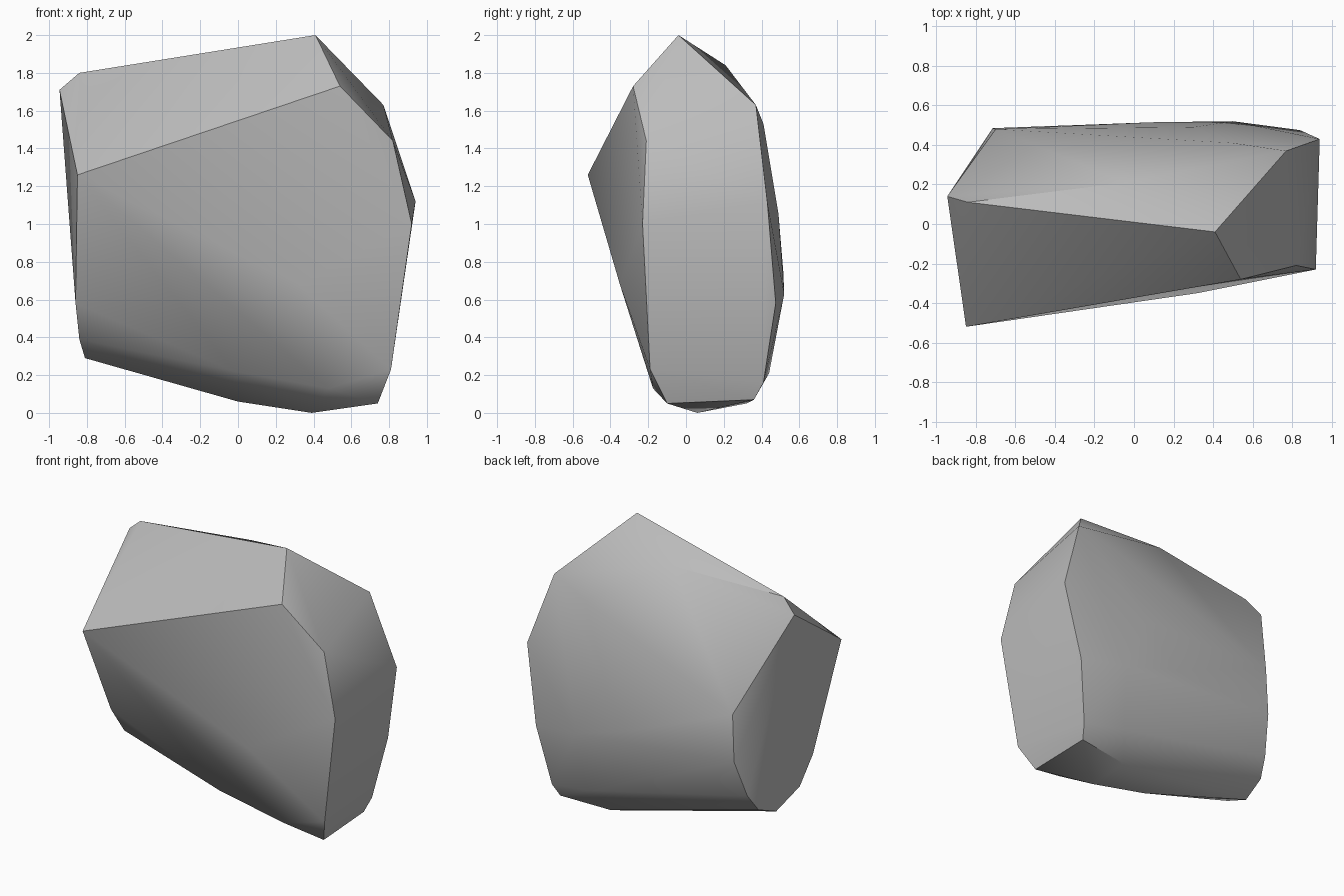
import bpy, bmesh
from math import radians

cube = bpy.data.objects.get("Cube")
if cube:
    bpy.data.objects.remove(cube, do_unlink=True)

# Stone colour
stone = bpy.data.materials.new("grey_stone")
stone.use_nodes = True
colour = (0.5, 0.5, 0.5, 1)
stone.diffuse_color = colour
bsdf = stone.node_tree.nodes["Principled BSDF"]
bsdf.inputs["Base Color"].default_value = colour
bsdf.inputs["Roughness"].default_value = 0.9

# Corner points of the chipped boulder, grouped by side
crown = [(-.945, .14, 1.71), (-.84, .11, 1.8), (.41, -.04, 2), (.77, .37, 1.63), (-.04, .21, 1.84)]
front = [(-.85, -.52, 1.26), (.54, -.28, 1.73), (.32, -.35, .68), (-.02, -.17, .22), (.48, -.175, .13)]
right_end = [(.82, -.21, 1.44), (.92, -.23, 1), (.81, -.19, .23), (.94, .43, 1.12), (.84, .475, .58), (.76, .41, .16)]
left_end = [(-.86, -.19, .58), (-.84, -.07, .39), (-.76, .4, .48), (-.715, .485, .74), (-.7, .48, 1.07)]
back = [(.5, .52, .63), (.1, .515, .75), (.3, .49, 1.05), (.5, .41, 1.53), (.45, .44, .21)]
base = [(.74, -.1, .05), (.39, .06, 0), (0, .1, .06), (-.81, .15, .29), (-.79, .32, .36), (.36, .32, .05), (.73, .36, .07)]

# Wrap the corners in a hull and merge nearly flat facets
bm = bmesh.new()
for side in (crown, front, right_end, left_end, back, base):
    for point in side:
        bm.verts.new(point)
hull = bmesh.ops.convex_hull(bm, input=bm.verts[:])
loose = {g for g in hull["geom_interior"] + hull["geom_unused"] if isinstance(g, bmesh.types.BMVert)}
bmesh.ops.delete(bm, geom=list(loose), context="VERTS")
bmesh.ops.dissolve_limit(bm, angle_limit=radians(2), verts=bm.verts[:], edges=bm.edges[:])
bmesh.ops.recalc_face_normals(bm, faces=bm.faces[:])

mesh = bpy.data.meshes.new("boulder")
bm.to_mesh(mesh)
bm.free()
mesh.materials.append(stone)
boulder = bpy.data.objects.new("boulder", mesh)
bpy.context.collection.objects.link(boulder)

# Smooth soft bends, keep hard chips sharp
bpy.ops.object.select_all(action="DESELECT")
boulder.select_set(True)
bpy.context.view_layer.objects.active = boulder
bpy.ops.object.shade_smooth_by_angle(angle=radians(40))
